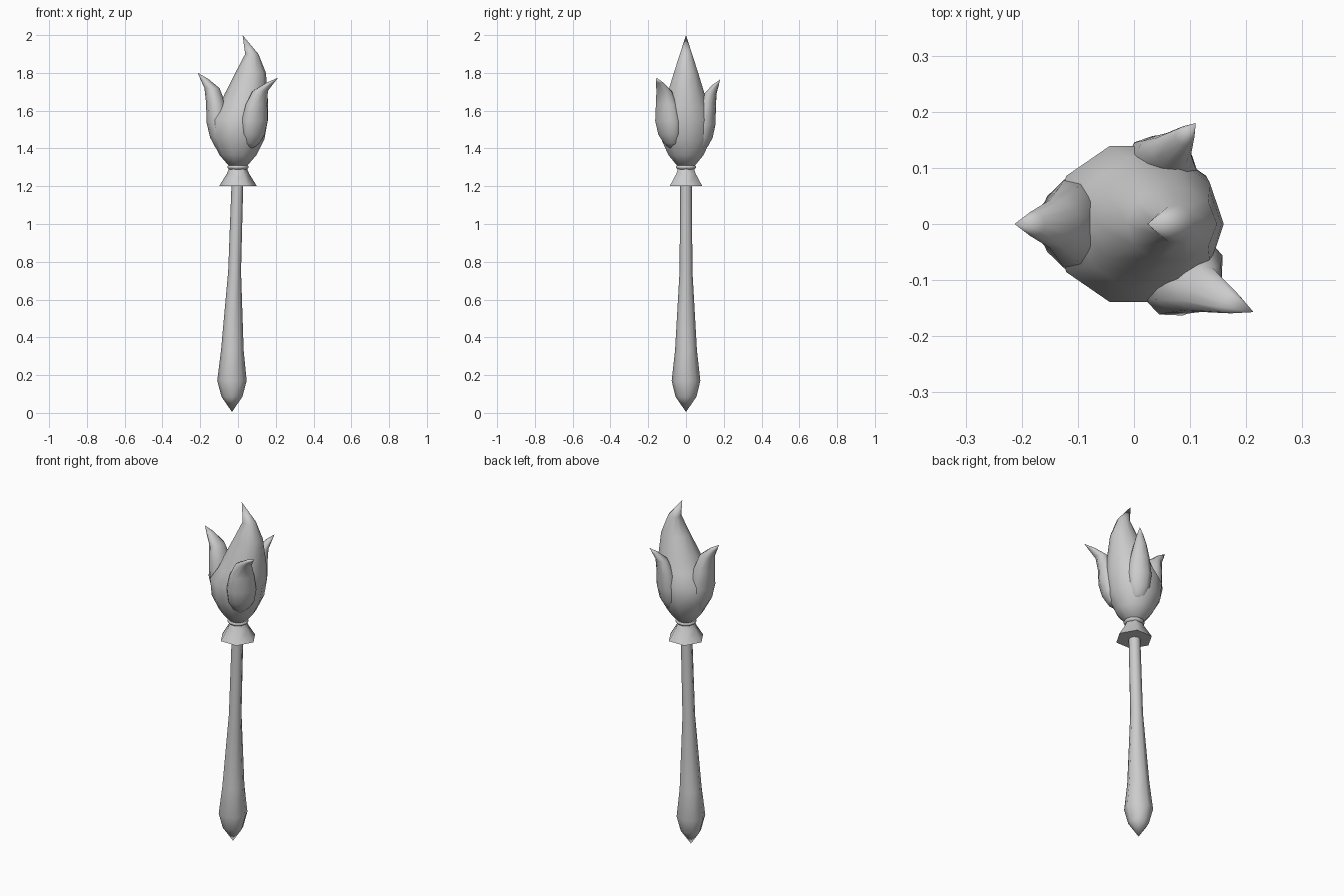
import bpy, bmesh
from math import sin, cos, pi, radians

if "Cube" in bpy.data.objects:
    bpy.data.objects.remove(bpy.data.objects["Cube"])


def loft(name, rings, sides, turn=0.0):
    """Skin elliptical rings (x, y, z, radius_a, radius_b); radius 0 makes a point."""
    bm = bmesh.new()
    loops = []
    for x, y, z, ra, rb in rings:
        if ra == 0:
            loops.append([bm.verts.new((x, y, z))])
            continue
        loop = []
        for i in range(sides):
            t = 2 * pi * i / sides
            u, v = ra * cos(t), rb * sin(t)
            loop.append(bm.verts.new((x + u * cos(turn) - v * sin(turn),
                                      y + u * sin(turn) + v * cos(turn), z)))
        loops.append(loop)
    for a, b in zip(loops, loops[1:]):
        for i in range(sides):
            j = (i + 1) % sides
            if len(a) == 1:
                bm.faces.new((a[0], b[j], b[i]))
            elif len(b) == 1:
                bm.faces.new((a[i], a[j], b[0]))
            else:
                bm.faces.new((a[i], a[j], b[j], b[i]))
    for loop in (loops[0], loops[-1]):
        if len(loop) > 1:
            bm.faces.new(loop)
    bmesh.ops.recalc_face_normals(bm, faces=bm.faces)
    me = bpy.data.meshes.new(name)
    bm.to_mesh(me)
    bm.free()
    ob = bpy.data.objects.new(name, me)
    bpy.context.collection.objects.link(ob)
    bpy.ops.object.select_all(action='DESELECT')
    ob.select_set(True)
    bpy.context.view_layer.objects.active = ob
    bpy.ops.object.shade_smooth_by_angle(angle=radians(65))
    return ob


# Slightly leaning handle with a pointed pommel
loft("handle", [(-.032, 0, .005, 0, 0), (-.032, 0, .085, .055, .055),
                (-.032, 0, .17, .078, .076), (-.03, 0, .33, .06, .058),
                (-.018, 0, .75, .034, .034), (-.003, 0, 1.22, .031, .031)], 8)

# Hexagonal collar and the small band above it
loft("collar", [(0, 0, 1.2, .1, .1), (0, 0, 1.265, .06, .06), (0, 0, 1.3, .045, .045)], 6)
loft("collar_band", [(0, 0, 1.288, .045, .045), (0, 0, 1.297, .056, .056),
                     (0, 0, 1.305, .056, .056), (0, 0, 1.314, .045, .045)], 10)

# Main flame, bulbous below and curling to its tip
loft("main_flame", [(0, 0, 1.305, .046, .046), (0, 0, 1.365, .098, .098),
                    (0, 0, 1.45, .14, .138), (.004, 0, 1.55, .154, .146),
                    (.03, 0, 1.62, .13, .125), (.043, 0, 1.69, .113, .103),
                    (.067, 0, 1.8, .081, .068), (.073, 0, 1.9, .035, .034),
                    (.024, 0, 2.0, 0, 0)], 10)

# Petal profile: height fraction, distance from axis, radial radius, side radius
PETAL = [(0, .06, 0, 0), (.12, .085, .034, .047), (.24, .098, .05, .073),
         (.42, .106, .061, .083), (.64, .115, .051, .068), (.82, .125, .04, .045),
         (.93, .152, .021, .022)]


def petal(name, angle, z0, shift, scale, tip):
    a = radians(angle)
    rings = []
    for f, d, rd, rt in PETAL:
        k = max(0, (f - .5) / .5) ** 2 * .35     # lean toward the tip
        x, y = (d + shift) * cos(a), (d + shift) * sin(a)
        rings.append((x + (tip[0] - x) * k, y + (tip[1] - y) * k,
                      z0 + (tip[2] - z0) * f, rd * scale, rt * scale))
    rings[-1] = (*[rings[-2][i] * .45 + tip[i] * .55 for i in range(2)], *rings[-1][2:])
    loft(name, rings + [(*tip, 0, 0)], 10, a)


petal("flame_petal_left", 180, 1.35, 0, 1, (-.213, 0, 1.80))
petal("flame_petal_right_front", -47, 1.38, .024, .98, (.213, -.157, 1.775))
petal("flame_petal_right_back", 64, 1.36, .01, .8, (.11, .18, 1.765))
